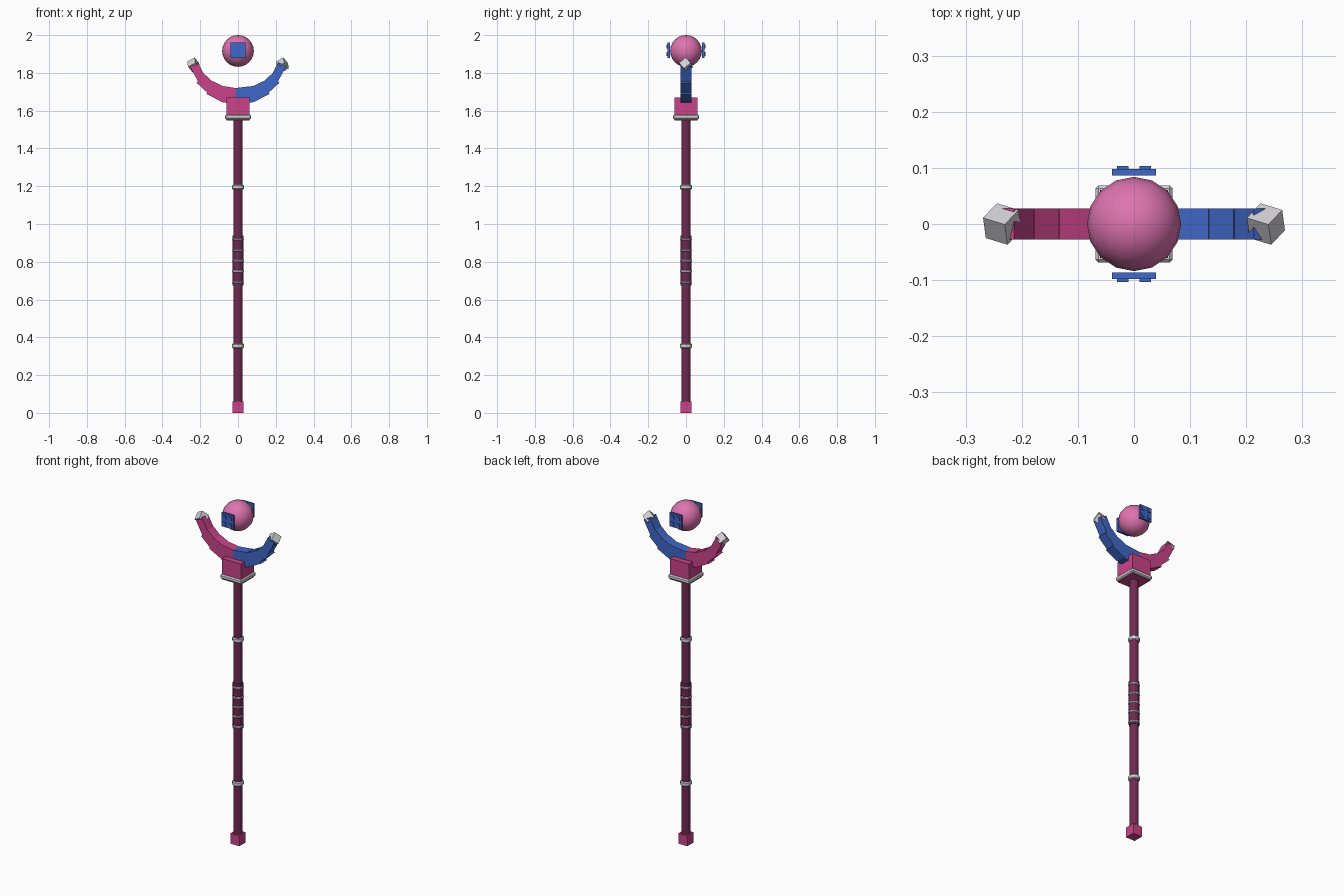
import bpy, bmesh, math
from mathutils import Matrix, Vector

if "Cube" in bpy.data.objects:
    bpy.data.objects.remove(bpy.data.objects["Cube"])


def material(name, r, g, b):
    """Flat colour given in display values, stored as linear."""
    m = bpy.data.materials.new(name)
    m.diffuse_color = [((c / 255 + 0.055) / 1.055) ** 2.4 for c in (r, g, b)] + [1]
    m.use_nodes = True
    m.node_tree.nodes["Principled BSDF"].inputs["Base Color"].default_value = m.diffuse_color
    return m


PINK = material("pink", 203, 68, 138)
ORB = material("light pink", 222, 116, 176)
MAROON = material("maroon", 112, 42, 80)
BLUE = material("blue", 64, 104, 200)
SILVER = material("silver", 212, 210, 216)


def finish(name, bm, mat, bevel=0):
    me = bpy.data.meshes.new(name)
    bm.to_mesh(me)
    bm.free()
    me.materials.append(mat)
    ob = bpy.data.objects.new(name, me)
    bpy.context.collection.objects.link(ob)
    if bevel:
        mod = ob.modifiers.new("bevel", 'BEVEL')
        mod.width, mod.segments = bevel, 1
    return ob


def add_box(bm, centre, size, rot=Matrix()):
    m = Matrix.Translation(centre) @ rot.to_4x4() @ Matrix.Diagonal((*size, 1))
    bmesh.ops.create_cube(bm, size=1, matrix=m)


def box(name, centre, size, mat, rot=Matrix(), bevel=0):
    bm = bmesh.new()
    add_box(bm, centre, size, rot)
    return finish(name, bm, mat, bevel)


def rod(name, z0, z1, radius, mat, bevel=0):
    bm = bmesh.new()
    bmesh.ops.create_cone(bm, cap_ends=True, segments=12, radius1=radius, radius2=radius,
                          depth=z1 - z0, matrix=Matrix.Translation((0, 0, (z0 + z1) / 2)))
    return finish(name, bm, mat, bevel)


# Staff: pommel, shaft, grip and bands
box("pommel", (0, 0, 0.03), (0.058, 0.058, 0.06), PINK)
rod("shaft", 0.05, 1.56, 0.025, MAROON)
rod("grip", 0.675, 0.94, 0.028, MAROON)
for i, z in enumerate((0.355, 0.69, 0.75, 0.805, 0.86, 0.918, 1.195)):
    wide = i in (0, 6)
    h = 0.013 if wide else 0.008
    rod(f"band_{i + 1}", z - h, z + h, 0.031, SILVER, 0.005)

# Head block with its collar
box("head_block", (0, 0, 1.61), (0.122, 0.122, 0.122), PINK)
box("collar", (0, 0, 1.567), (0.138, 0.138, 0.026), SILVER, bevel=0.006)

# Crescent arms: overlapping straight segments that get thinner
PATH = [(0.0, 1.677), (0.083, 1.688), (0.14, 1.717), (0.19, 1.763), (0.234, 1.845)]
THICK = [0.085, 0.076, 0.062, 0.046]
for name, side, mat in (("left_arm", -1, PINK), ("right_arm", 1, BLUE)):
    bm = bmesh.new()
    for i, t in enumerate(THICK):
        a = Vector((side * PATH[i][0], 0, PATH[i][1]))
        b = Vector((side * PATH[i + 1][0], 0, PATH[i + 1][1]))
        if i == 0:
            a.x = -0.015
        d = b - a
        rot = Matrix.Rotation(-math.atan2(d.z, d.x), 4, 'Y')
        extra = 0.0 if i in (0, 3) else 0.022
        add_box(bm, (a + b) / 2, (d.length + extra, 0.056, t), rot)
    finish(name, bm, mat)

# Tilted cubes on the arm tips
ex = Vector((-0.039, 0.012, -0.022)).normalized()
ey = Vector((0.028, 0.025, -0.027))
ey = (ey - ex * ey.dot(ex)).normalized()
tilt = Matrix((ex, ey, ex.cross(ey))).transposed()
for name, side in (("left_tip", -1), ("right_tip", 1)):
    box(name, (side * 0.235, 0, 1.842), (0.046,) * 3, SILVER, tilt)

# Floating orb
bm = bmesh.new()
bmesh.ops.create_uvsphere(bm, u_segments=16, v_segments=12, radius=0.084,
                          matrix=Matrix.Translation((0, 0, 1.916)))
for f in bm.faces:
    f.smooth = True
finish("orb", bm, ORB)

# Plates with studs in front of and behind the orb
for name, side in (("front_plate", -1), ("back_plate", 1)):
    bm = bmesh.new()
    add_box(bm, (0, side * 0.092, 1.92), (0.078, 0.012, 0.08))
    for x in (-0.02, 0.02):
        for z in (-0.02, 0.02):
            add_box(bm, (x, side * 0.1, 1.92 + z), (0.02, 0.006, 0.02))
    finish(name, bm, BLUE)
